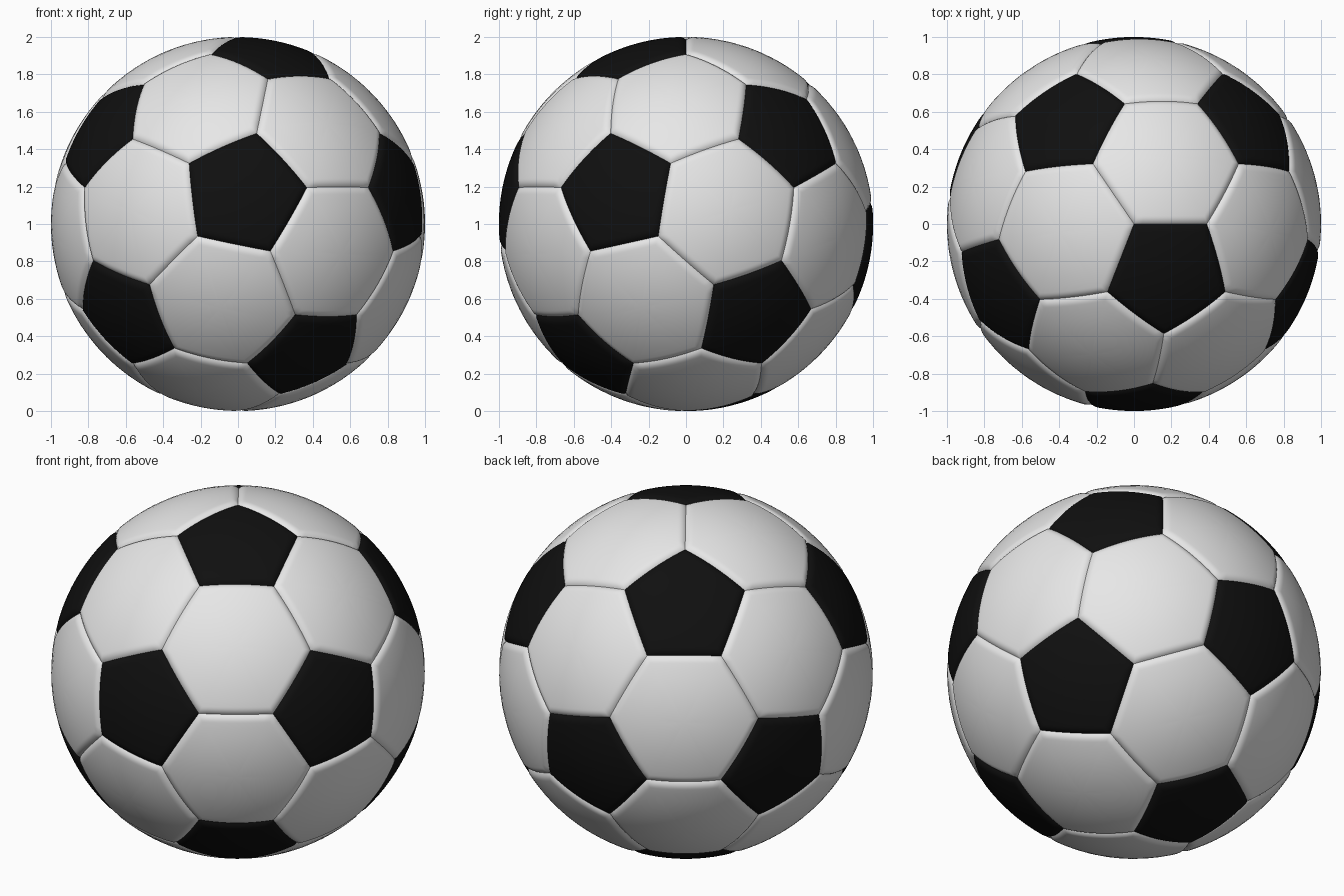
import bpy
import bmesh
from itertools import combinations
from math import atan2, cos, sin, tan, acos, atan, pi, radians
from mathutils import Matrix, Vector

cube = bpy.data.objects.get("Cube")
if cube:
    bpy.data.objects.remove(cube, do_unlink=True)

CENTRE = Vector((0, 0, 1))
SEAM_DEPTH = 0.016
SEAM_WIDTH = 0.045
EDGE_STEPS = 10
INSETS = [0, 0.004, 0.009, 0.015, 0.022, 0.03, 0.038, 0.046, 0.075]
INNER_STEPS = 5


def make_material(name, value, roughness):
    mat = bpy.data.materials.new(name)
    mat.use_nodes = True
    colour = (value, value, value, 1)
    mat.diffuse_color = colour
    shader = mat.node_tree.nodes["Principled BSDF"]
    shader.inputs["Base Color"].default_value = colour
    shader.inputs["Roughness"].default_value = roughness
    return mat


def icosahedron_points():
    """Unit icosahedron turned so that a panel corner sits at the top of the ball."""
    lat = atan(0.5)
    points = [Vector((0, 0, 1)), Vector((0, 0, -1))]
    for k in range(5):
        a = k * 2 * pi / 5
        points.append(Vector((cos(lat) * cos(a), cos(lat) * sin(a), sin(lat))))
        points.append(Vector((-cos(lat) * cos(a), -cos(lat) * sin(a), -sin(lat))))
    # Angle from pentagon centre to its corner, and from that line to its side
    corner = (2 * points[0] + points[2]).normalized()
    tilt = corner.angle(points[0])
    side = corner.angle((2 * points[0] + points[4]).normalized()) / 2
    turn = pi - acos(tan(side) / tan(tilt))
    spin = Matrix.Rotation(turn, 3, 'Z') @ Matrix.Rotation(-tilt, 3, 'Y')
    return [spin @ p for p in points]


def order_around(points):
    """Sort corners counter-clockwise as seen from outside."""
    mid = sum(points, Vector()) / len(points)
    u = (points[0] - mid).normalized()
    w = mid.normalized().cross(u)
    return sorted(points, key=lambda p: atan2((p - mid).dot(w), (p - mid).dot(u)))


def add_panel(bm, corners):
    """Padded panel on the sphere, dipping into the seam along its border."""
    corners = [c.normalized() for c in order_around(corners)]
    n = len(corners)
    mid = sum(corners, Vector()) / n
    apothem = ((corners[0] + corners[1]) / 2 - mid).length
    border = [corners[i].lerp(corners[(i + 1) % n], j / EDGE_STEPS)
              for i in range(n) for j in range(EDGE_STEPS)]
    last = INSETS[-1]
    insets = INSETS + [last + (apothem - last) * k / INNER_STEPS
                       for k in range(1, INNER_STEPS)]
    rings = []
    for inset in insets:
        rise = min(inset / SEAM_WIDTH, 1)
        radius = 1 - SEAM_DEPTH * (1 - rise) ** 2.5
        rings.append([bm.verts.new(CENTRE + radius * p.lerp(mid, inset / apothem).normalized())
                      for p in border])
    count = len(border)
    for outer, inner in zip(rings, rings[1:]):
        for i in range(count):
            j = (i + 1) % count
            bm.faces.new((outer[i], outer[j], inner[j], inner[i]))
    hub = bm.verts.new(CENTRE + mid.normalized())
    for i in range(count):
        bm.faces.new((rings[-1][i], rings[-1][(i + 1) % count], hub))


def build_panels(name, panels, material):
    bm = bmesh.new()
    for corners in panels:
        add_panel(bm, corners)
    mesh = bpy.data.meshes.new(name)
    bm.to_mesh(mesh)
    bm.free()
    mesh.materials.append(material)
    obj = bpy.data.objects.new(name, mesh)
    bpy.context.collection.objects.link(obj)
    bpy.ops.object.select_all(action='DESELECT')
    obj.select_set(True)
    bpy.context.view_layer.objects.active = obj
    bpy.ops.object.shade_smooth_by_angle(angle=radians(40))


def adjacent(a, b):
    return 0.5 < (a - b).length < 1.3


points = icosahedron_points()

# Pentagons cut off the icosahedron corners, hexagons remain from its faces
pentagons = [[(2 * p + q) / 3 for q in points if adjacent(p, q)] for p in points]
hexagons = [[(2 * p + q) / 3 for p in tri for q in tri if p is not q]
            for tri in combinations(points, 3)
            if all(adjacent(p, q) for p, q in combinations(tri, 2))]

build_panels("black_pentagon_panels", pentagons, make_material("black leather", 0.005, 0.5))
build_panels("white_hexagon_panels", hexagons, make_material("white leather", 0.8, 0.5))
